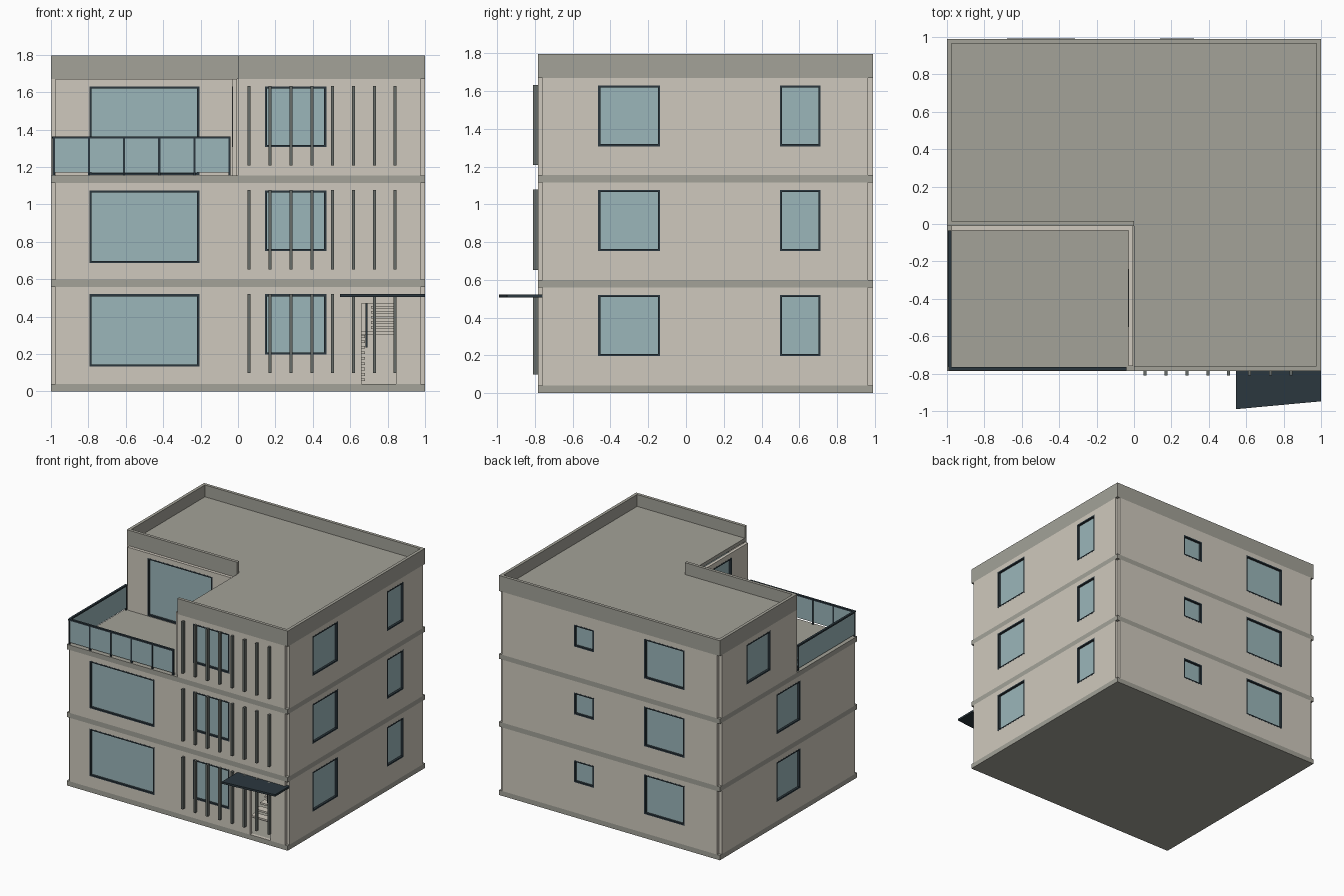
import bpy, bmesh

if "Cube" in bpy.data.objects:
    bpy.data.objects.remove(bpy.data.objects["Cube"])

X0, X1, Y0, Y1 = -1.0, 1.0, -0.785, 0.99   # building footprint
T = 0.025                                   # wall thickness
NX, NY = 0.0, -0.01                         # inner corner of the terrace
STEP = 0.555                                # storey height
LEVELS = [(0.04, 0.56), (0.60, 1.115), (1.155, 1.67)]


def material(name, rgb):
    m = bpy.data.materials.new(name)
    lin = [((c / 255 + 0.055) / 1.055) ** 2.4 for c in rgb]
    m.diffuse_color = (*lin, 1)
    m.use_nodes = True
    m.node_tree.nodes["Principled BSDF"].inputs["Base Color"].default_value = m.diffuse_color
    return m


WALL = material("beige wall", (207, 201, 189))
SLAB = material("grey concrete", (163, 162, 152))
GLASS = material("teal glass", (155, 182, 186))
DARK = material("dark metal", (43, 55, 62))
FIN = material("grey metal", (103, 108, 104))


def finish(name, bm, mat):
    bmesh.ops.recalc_face_normals(bm, faces=bm.faces)
    me = bpy.data.meshes.new(name)
    bm.to_mesh(me)
    bm.free()
    ob = bpy.data.objects.new(name, me)
    bpy.context.collection.objects.link(ob)
    if mat:
        me.materials.append(mat)
    return ob


def prism(bm, pts, z0, z1):
    """Upright prism over a plan outline."""
    low = [bm.verts.new((x, y, z0)) for x, y in pts]
    top = [bm.verts.new((x, y, z1)) for x, y in pts]
    bm.faces.new(low[::-1])
    bm.faces.new(top)
    for i in range(len(pts)):
        j = (i + 1) % len(pts)
        bm.faces.new((low[i], low[j], top[j], top[i]))


def boxes(name, items, mat):
    """One object from boxes (x0, x1, y0, y1, z0, z1)."""
    bm = bmesh.new()
    for a, b, c, d, e, f in items:
        prism(bm, [(a, c), (b, c), (b, d), (a, d)], e, f)
    return finish(name, bm, mat)


def on_face(side, plane, u0, u1, d0, d1, z0, z1):
    """Box on a facade: u along the wall, d inwards from its outer plane."""
    s = 1 if side in ("front", "left") else -1
    p, q = sorted((plane + s * d0, plane + s * d1))
    if side in ("front", "back"):
        return (u0, u1, p, q, z0, z1)
    return (p, q, u0, u1, z0, z1)


def wall(name, side, plane, u0, u1, level, windows, doors=()):
    """Wall panel with cut openings, dark window linings and recessed glass."""
    z0, z1 = LEVELS[level]
    ob = boxes(name, [on_face(side, plane, u0, u1, 0, T, z0, z1)], WALL)
    holes = list(windows) + list(doors)
    cutter = boxes("cutter", [on_face(side, plane, a, b, -0.05, 0.08, c, d)
                              for a, b, c, d in holes], None)
    cutter.hide_render = True
    mod = ob.modifiers.new("openings", "BOOLEAN")
    mod.operation, mod.solver, mod.object = "DIFFERENCE", "EXACT", cutter
    bpy.context.view_layer.objects.active = ob
    bpy.ops.object.modifier_apply(modifier=mod.name)
    bpy.data.objects.remove(cutter)
    w, frames, panes = 0.011, [], []
    for a, b, c, d in windows:
        for e in ((a, a + w, c, d), (b - w, b, c, d),
                  (a + w, b - w, c, c + w), (a + w, b - w, d - w, d)):
            frames.append(on_face(side, plane, e[0], e[1], -0.001, T, e[2], e[3]))
        panes.append(on_face(side, plane, a + w, b - w, 0.017, 0.023, c + w, d - w))
    boxes(name + "_window_frames", frames, DARK)
    boxes(name + "_window_glass", panes, GLASS)


# Floor slabs
boxes("floor_slabs", [(X0, X1, Y0, Y1, a, b) for a, b in
                      ((0, 0.04), (0.56, 0.60), (1.115, 1.155))], SLAB)

# Outer walls, storey by storey
for i in range(3):
    s, n = i * STEP, f"_{i + 1}"
    lo, hi = 0.197 + s, 0.52 + s
    small = (0.145, 0.472, lo, hi)
    door = [(0.66, 0.845, 0.041, 0.47)] if i == 0 else []
    if i < 2:
        wall("front_wall" + n, "front", Y0, X0 + T, X1 - T, i,
             [(-0.795, -0.207, 0.133 + s, hi), small], door)
        wall("left_wall" + n, "left", X0, Y0 + T, Y1 - T, i, [(-0.05, 0.26, lo, hi)])
    else:
        wall("front_wall" + n, "front", Y0, NX, X1 - T, i, [small])
        wall("left_wall" + n, "left", X0, NY, Y1 - T, i, [(0.335, 0.645, lo, hi)])
        # walls around the terrace
        wall("terrace_back_wall", "front", NY - T, X0 + T, NX - T, i,
             [(-0.795, -0.207, 1.157, hi)])
        wall("terrace_side_wall", "left", NX - T - 0.005, Y0 + T, NY, i,
             [(-0.55, -0.24, lo, hi)])
    wall("right_wall" + n, "right", X1, Y0 + T, Y1 - T, i,
         [(-0.465, -0.138, lo, hi), (0.498, 0.713, lo, hi)])
    wall("back_wall" + n, "back", Y1, X0 + T, X1 - T, i,
         [(0.14, 0.32, 0.288 + s, 0.466 + s), (-0.68, -0.315, lo, hi)])

# L-shaped roof with parapets
bm = bmesh.new()
prism(bm, [(X0, NY), (NX, NY), (NX, Y0), (X1, Y0), (X1, Y1), (X0, Y1)], 1.67, 1.70)
finish("roof", bm, SLAB)
boxes("parapet", [(x0, x1, y0, y1, 1.70, 1.797) for x0, x1, y0, y1 in (
    (X0, X1, Y1 - T, Y1), (X1 - T, X1, Y0 + T, Y1 - T), (NX, X1, Y0, Y0 + T),
    (X0, X0 + T, NY + T, Y1 - T), (X0, NX, NY, NY + T))], SLAB)

# Vertical facade fins
boxes("facade_fins", [(0.06 + k * 0.1115 - 0.008, 0.06 + k * 0.1115 + 0.008,
                       Y0 - 0.025, Y0, 0.098 + i * STEP, 0.522 + i * STEP)
                      for i in range(3) for k in range(8)], FIN)

# Slanted entrance canopy
bm = bmesh.new()
prism(bm, [(0.545, -0.99), (1.0, -0.948), (1.0, Y0 + T), (0.545, Y0 + T)], 0.505, 0.521)
finish("entrance_canopy", bm, DARK)

# Terrace railing
RX0, RX1, RY = -0.985, -0.045, -0.773
posts = [RX0 + k * (RX1 - RX0) / 5 for k in range(6)]
rail = [(x - 0.006, x + 0.006, RY - 0.006, RY + 0.006, 1.155, 1.352) for x in posts]
rail += [(RX0 - 0.006, RX1 + 0.006, RY - 0.009, RY + 0.009, 1.352, 1.364),
         (RX0 - 0.009, RX0 + 0.009, RY + 0.009, NY - T, 1.352, 1.364),
         (RX0 - 0.006, RX0 + 0.006, NY - T - 0.012, NY - T, 1.155, 1.352)]
boxes("railing_frame", rail, DARK)
boxes("railing_glass", [(RX0, RX1, RY - 0.003, RY + 0.003, 1.172, 1.352),
                        (RX0 - 0.003, RX0 + 0.003, RY, NY - T, 1.172, 1.352)], GLASS)

# Stairs behind the entrance: lower flight, landing, upper flight
steps = [(0.50, 0.68, -0.55 + k * 0.06, -0.49 + k * 0.06, 0.055 + k * 0.029, 0.069 + k * 0.029)
         for k in range(9)]
steps += [(0.50, 0.89, -0.01, 0.20, 0.305, 0.32)]
steps += [(0.71, 0.845, -0.07 - k * 0.06, -0.01 - k * 0.06, 0.335 + k * 0.027, 0.349 + k * 0.027)
          for k in range(8)]
boxes("stairs", steps, WALL)
boxes("stair_post", [(0.682, 0.692, -0.60, -0.59, 0.235, 0.50)], DARK)
